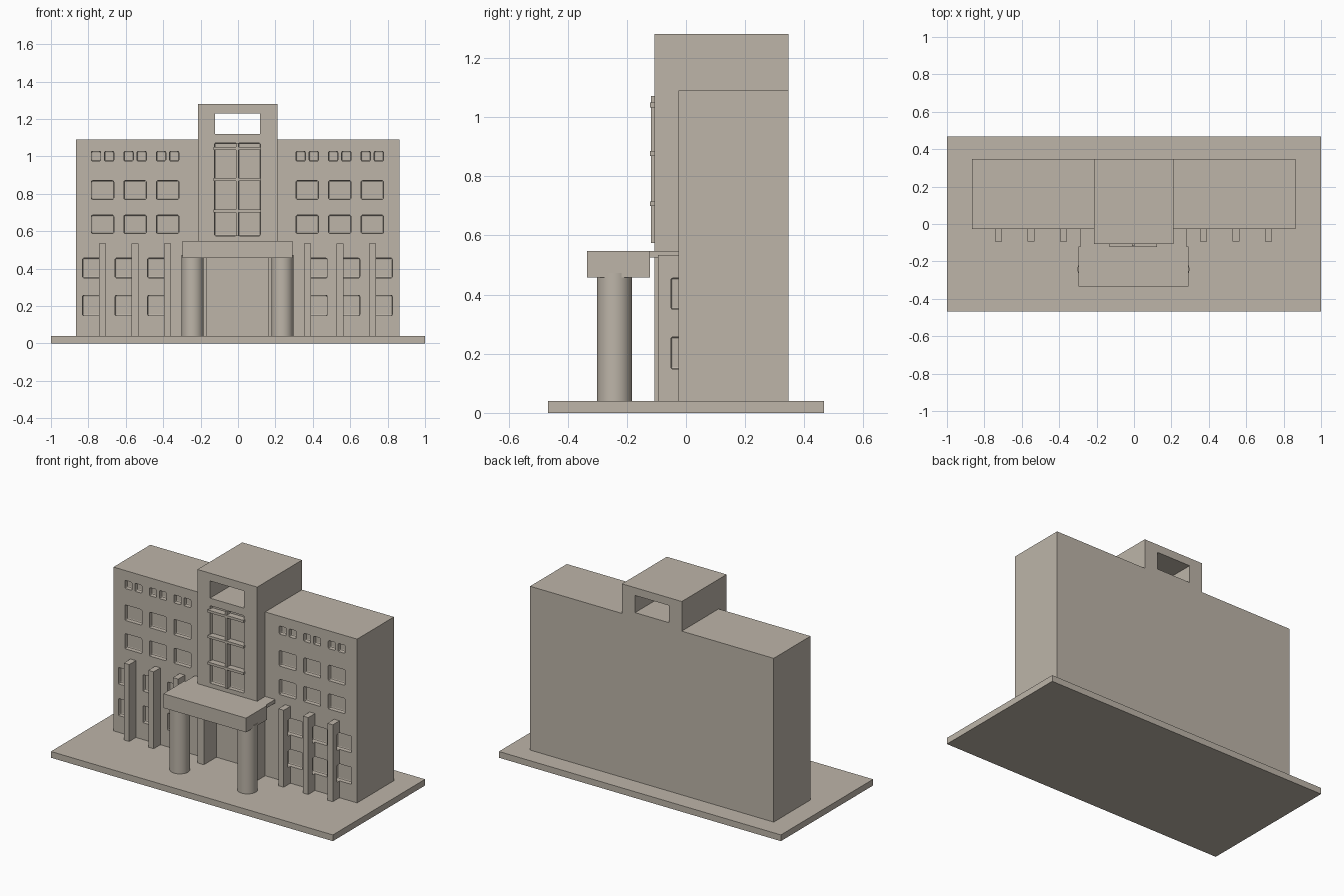
import bpy, bmesh, math

if "Cube" in bpy.data.objects:
    bpy.data.objects.remove(bpy.data.objects["Cube"])

stone = bpy.data.materials.new("warm_stone")
stone.diffuse_color = (0.51, 0.462, 0.395, 1)
stone.use_nodes = True
stone.node_tree.nodes["Principled BSDF"].inputs["Base Color"].default_value = stone.diffuse_color


def finish(name, bm):
    bmesh.ops.recalc_face_normals(bm, faces=bm.faces[:])
    me = bpy.data.meshes.new(name)
    bm.to_mesh(me)
    bm.free()
    ob = bpy.data.objects.new(name, me)
    bpy.context.collection.objects.link(ob)
    me.materials.append(stone)
    return ob


def add_box(bm, x0, x1, y0, y1, z0, z1, bevel=0):
    """Append a box, given by its limits, with optional rounded edges."""
    verts = bmesh.ops.create_cube(bm, size=1)["verts"]
    for v in verts:
        v.co = (x1 if v.co.x > 0 else x0, y1 if v.co.y > 0 else y0, z1 if v.co.z > 0 else z0)
    if bevel:
        edges = list({e for v in verts for e in v.link_edges})
        bmesh.ops.bevel(bm, geom=edges, offset=bevel, segments=2, profile=0.5, affect='EDGES')


def boxes(name, limits, bevel=0):
    bm = bmesh.new()
    for b in limits:
        add_box(bm, *b, bevel)
    return finish(name, bm)


def boolean(ob, tool, operation):
    m = ob.modifiers.new("bool", 'BOOLEAN')
    m.object, m.operation, m.solver = tool, operation, 'EXACT'
    bpy.context.view_layer.objects.active = ob
    bpy.ops.object.modifier_apply(modifier=m.name)


def discard(ob):
    bpy.data.objects.remove(ob, do_unlink=True)


WALL, TOWER, BACK, FLOOR = -0.026, -0.107, 0.347, 0.04

# Ground slab
boxes("ground_slab", [(-1, 1, -0.467, 0.467, 0, FLOOR)])

# Building mass: stepped silhouette with the tower standing forward
outline = [(-0.865, 0.03), (0.863, 0.03), (0.863, 1.09), (0.211, 1.09),
           (0.211, 1.28), (-0.213, 1.28), (-0.213, 1.09), (-0.865, 1.09)]
bm = bmesh.new()
face = bm.faces.new([bm.verts.new((x, WALL, z)) for x, z in outline])
ext = bmesh.ops.extrude_face_region(bm, geom=[face])["geom"]
for v in ext:
    if isinstance(v, bmesh.types.BMVert):
        v.co.y = BACK
# keep the starting face so the mass is closed
if not face.is_valid or len([f for f in bm.faces if len(f.verts) == 8]) < 2:
    bmesh.ops.holes_fill(bm, edges=bm.edges[:])
building = finish("building", bm)
front = boxes("tower_front", [(-0.213, 0.211, TOWER, 0.05, 0.03, 1.28)])
boolean(building, front, 'UNION')
discard(front)

# Wing windows: three bays per side, mirrored about a slightly offset axis
AXIS = -0.003
spans = []
for i in range(3):
    x = -0.784 + 0.174 * i
    spans += [(x, x + 0.12, 0.77, 0.87), (x, x + 0.12, 0.588, 0.686)]
    spans += [(x, x + 0.05, 0.975, 1.027), (x + 0.07, x + 0.12, 0.975, 1.027)]
    x -= 0.047
    spans += [(x, x + 0.118, 0.35, 0.456), (x, x + 0.118, 0.148, 0.257)]
spans += [(2 * AXIS - b, 2 * AXIS - a, c, d) for a, b, c, d in spans]
windows = boxes("window_cutter", [(a, b, -0.051, 0.0, c, d) for a, b, c, d in spans], 0.007)
boolean(building, windows, 'DIFFERENCE')

# Buttress piers, notched by the lower windows behind them
piers = []
for i in range(3):
    x = -0.744 + 0.174 * i
    piers += [(x, x + 0.038, -0.094, -0.02, 0.03, 0.533),
              (2 * AXIS - x - 0.038, 2 * AXIS - x, -0.094, -0.02, 0.03, 0.533)]
buttresses = boxes("buttress_piers", piers)
boolean(buttresses, windows, 'DIFFERENCE')
discard(windows)

# Roof opening, entrance recess and tall window panes in the tower
openings = boxes("opening_cutter", [(-0.123, 0.118, -0.3, 0.5, 1.12, 1.23),
                                    (-0.167, 0.161, -0.2, 0.02, FLOOR, 0.50)])
boolean(building, openings, 'DIFFERENCE')
discard(openings)
panes = boxes("pane_cutter", [(-0.125, -0.008, -0.13, TOWER + 0.025, 0.575, 1.072),
                              (0.002, 0.119, -0.13, TOWER + 0.025, 0.575, 1.072)], 0.007)
boolean(building, panes, 'DIFFERENCE')
discard(panes)

# Tower window bars
boxes("window_mullion", [(-0.010, 0.004, -0.118, -0.08, 0.575, 1.072)])
boxes("window_transoms", [(-0.13, 0.124, -0.122, -0.08, z, z + 0.016)
                          for z in (0.699, 0.869, 1.033)])

# Entrance canopy: deep front block and thin rear slab
boxes("entrance_canopy", [(-0.296, 0.291, -0.334, -0.121, 0.457, 0.548)])
boxes("canopy_rear_slab", [(-0.287, 0.282, -0.122, -0.02, 0.525, 0.548)])

# Round entrance columns
for side, x in (("left", -0.243), ("right", 0.237)):
    bm = bmesh.new()
    bmesh.ops.create_cone(bm, cap_ends=True, segments=48, radius1=0.059, radius2=0.059, depth=0.44)
    bmesh.ops.translate(bm, verts=bm.verts[:], vec=(x, -0.242, 0.253))
    col = finish(side + "_column", bm)
    bpy.ops.object.select_all(action='DESELECT')
    col.select_set(True)
    bpy.context.view_layer.objects.active = col
    bpy.ops.object.shade_smooth_by_angle(angle=math.radians(30))
